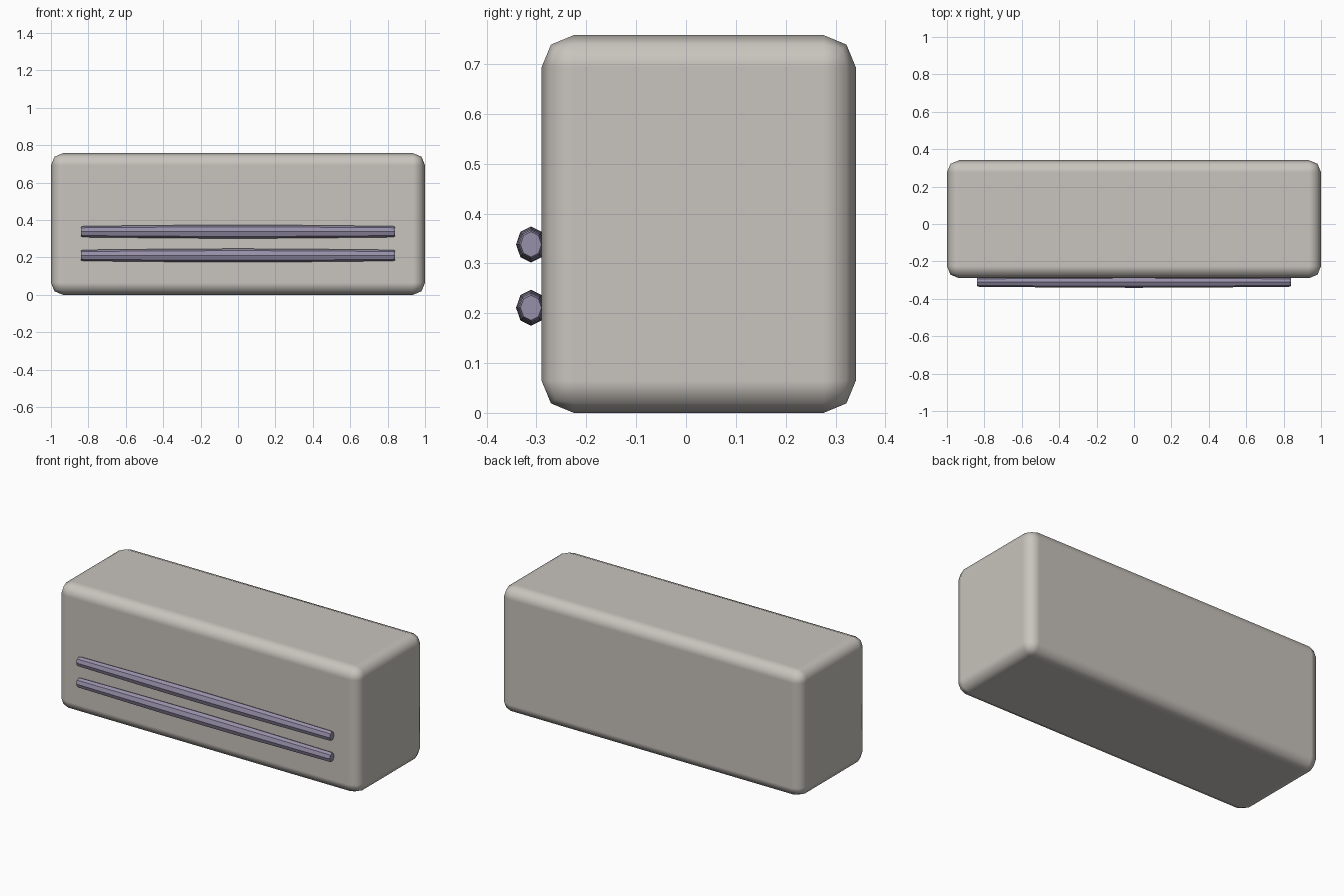
import bpy, bmesh, math

if "Cube" in bpy.data.objects:
    bpy.data.objects.remove(bpy.data.objects["Cube"])


def material(name, rgb):
    m = bpy.data.materials.new(name)
    m.diffuse_color = (*rgb, 1)
    m.use_nodes = True
    m.node_tree.nodes["Principled BSDF"].inputs["Base Color"].default_value = m.diffuse_color
    return m


casing = material("warm_grey", (0.58, 0.55, 0.51))
violet = material("muted_violet", (0.31, 0.28, 0.40))


def add_object(name, bm, mat):
    bmesh.ops.recalc_face_normals(bm, faces=bm.faces)
    me = bpy.data.meshes.new(name)
    bm.to_mesh(me)
    bm.free()
    me.materials.append(mat)
    ob = bpy.data.objects.new(name, me)
    bpy.context.collection.objects.link(ob)
    return ob


# Rounded casing
bm = bmesh.new()
bmesh.ops.create_cube(bm, size=1)
for v in bm.verts:
    v.co.x *= 2.0
    v.co.y = v.co.y * 0.631 + 0.0255
    v.co.z = (v.co.z + 0.5) * 0.758
body = add_object("body", bm, casing)
body.data.shade_smooth()
bevel = body.modifiers.new("rounded_edges", 'BEVEL')
bevel.width = 0.065
bevel.segments = 2
bevel.limit_method = 'NONE'
bevel.harden_normals = True


# Slender eight-sided louvre, swelling slightly toward its middle
def louvre(name, z):
    bm = bmesh.new()
    half = [(0.84, 0.70), (0.828, 0.82), (0.55, 0.90), (0.28, 0.97)]
    stations = [(-x, s) for x, s in half] + [(0, 1)] + half[::-1]
    rings = []
    for x, s in stations:
        rings.append([bm.verts.new((x,
                                    -0.311 + 0.030 * s * math.cos(k * math.pi / 4),
                                    z + 0.036 * s * math.sin(k * math.pi / 4)))
                      for k in range(8)])
    for a, b in zip(rings, rings[1:]):
        for k in range(8):
            n = (k + 1) % 8
            bm.faces.new((a[k], a[n], b[n], b[k]))
    bm.faces.new(rings[0])
    bm.faces.new(rings[-1])
    add_object(name, bm, violet)


louvre("upper_louvre", 0.338)
louvre("lower_louvre", 0.211)
